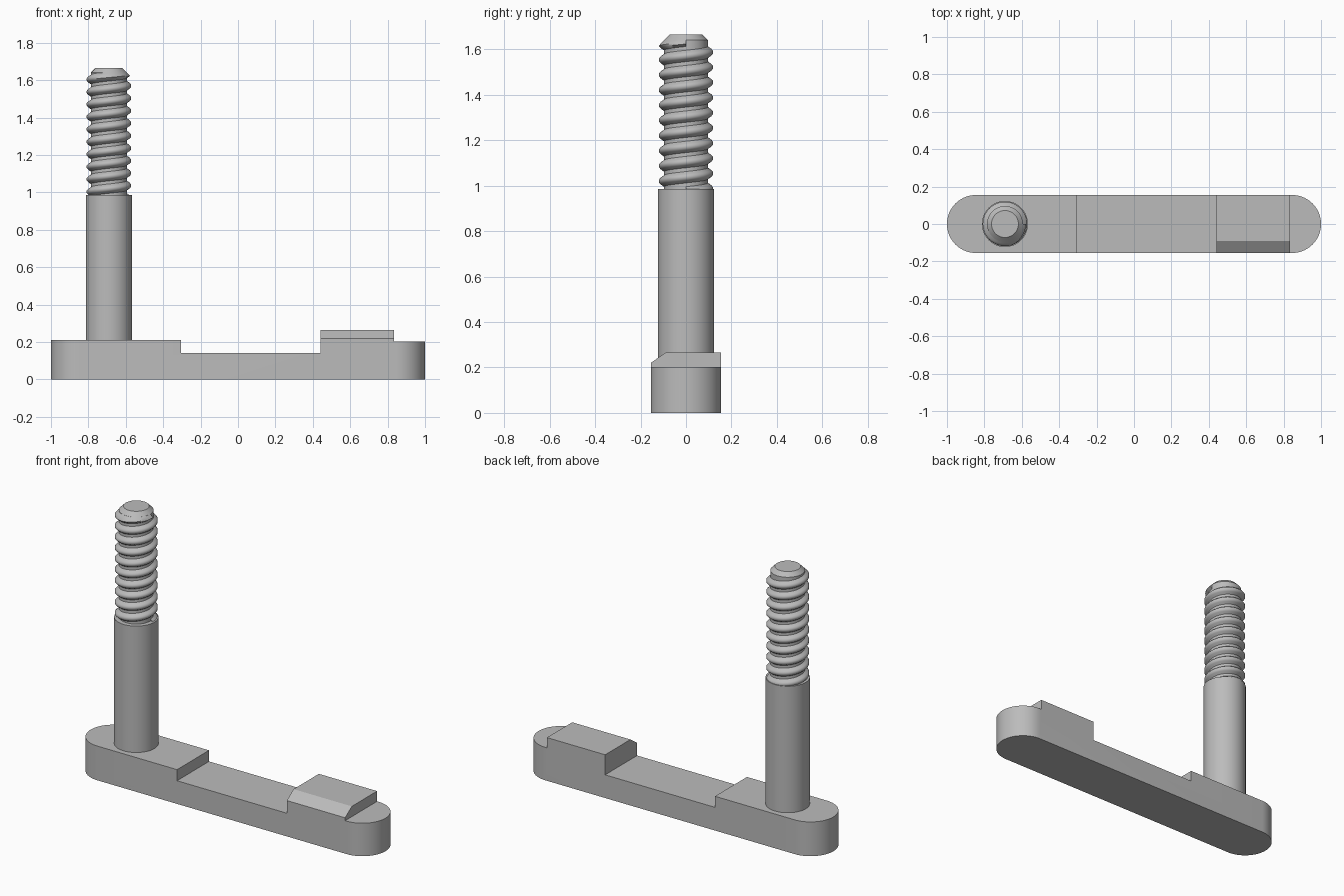
import bpy, bmesh
from math import sin, cos, pi, radians
from mathutils import Vector

cube = bpy.data.objects.get("Cube")
if cube:
    bpy.data.objects.remove(cube, do_unlink=True)

GREY = (0.5, 0.5, 0.5, 1)
metal = bpy.data.materials.new("plain grey metal")
metal.use_nodes = True
metal.diffuse_color = GREY
metal.node_tree.nodes["Principled BSDF"].inputs["Base Color"].default_value = GREY

STUD_X = -0.69
ROUND = 0.155
SHAFT_TOP, TIP_Z = 0.985, 1.665
TIP_R, CORE_R, CREST_R = 0.072, 0.096, 0.119


def finish(bm, name):
    bmesh.ops.recalc_face_normals(bm, faces=bm.faces)
    mesh = bpy.data.meshes.new(name)
    bm.to_mesh(mesh)
    bm.free()
    mesh.materials.append(metal)
    ob = bpy.data.objects.new(name, mesh)
    bpy.context.collection.objects.link(ob)
    return ob


def prism(name, points, direction):
    """Extrude a closed outline along a direction."""
    bm = bmesh.new()
    face = bm.faces.new([bm.verts.new(p) for p in points])
    ext = bmesh.ops.extrude_face_region(bm, geom=[face])
    verts = [g for g in ext["geom"] if isinstance(g, bmesh.types.BMVert)]
    bmesh.ops.translate(bm, verts=verts, vec=Vector(direction))
    return finish(bm, name)


def lathe(name, profile, segments=64):
    """Turn an (r, z) profile around the stud axis and cap both ends."""
    bm = bmesh.new()
    rings = [[bm.verts.new((STUD_X + r * cos(2 * pi * i / segments),
                            r * sin(2 * pi * i / segments), z))
              for i in range(segments)] for r, z in profile]
    for a, b in zip(rings, rings[1:]):
        for i in range(segments):
            j = (i + 1) % segments
            bm.faces.new((a[i], a[j], b[j], b[i]))
    bm.faces.new(rings[0])
    bm.faces.new(rings[-1])
    return finish(bm, name)


def activate(ob):
    bpy.ops.object.select_all(action="DESELECT")
    ob.select_set(True)
    bpy.context.view_layer.objects.active = ob


def smooth(ob, angle=30):
    activate(ob)
    bpy.ops.object.shade_smooth_by_angle(angle=radians(angle))


def cut(ob, tool, operation):
    activate(ob)
    mod = ob.modifiers.new("cut", "BOOLEAN")
    mod.operation, mod.object, mod.solver = operation, tool, "EXACT"
    bpy.ops.object.modifier_apply(modifier=mod.name)
    bpy.data.objects.remove(tool, do_unlink=True)


# Arm: rounded bar trimmed by its stepped side profile
outline = []
for centre, start in ((1 - ROUND, -pi / 2), (ROUND - 1, pi / 2)):
    for i in range(33):
        a = start + pi * i / 32
        outline.append((centre + ROUND * cos(a), ROUND * sin(a), 0))
arm = prism("arm", outline, (0, 0, 0.4))

steps = [(-1.1, -0.305, 0.21), (-0.305, 0.44, 0.142),
         (0.44, 0.835, 0.265), (0.835, 1.1, 0.202)]
top = [(x, -0.3, z) for x0, x1, z in steps for x in (x0, x1)]
side = [(-1.1, -0.3, 0.6)] + top + [(1.1, -0.3, 0.6)]
cut(arm, prism("step_cutter", side, (0, 0.6, 0)), "DIFFERENCE")

# Sloped front edge of the raised pad
slope = 0.045 / 0.065
wedge = [(0.4, y, 0.22 + (y + ROUND) * slope) for y in (-0.2, -0.03)]
wedge.append((0.4, -0.2, 0.4))
cut(arm, prism("slope_cutter", wedge, (0.47, 0, 0)), "DIFFERENCE")
smooth(arm)

# Stud: plain shaft, threaded core and bevelled tip
smooth(lathe("shaft", [(0.123, 0.2), (0.123, SHAFT_TOP)]))
bevel_z = TIP_Z - (CORE_R - TIP_R)
smooth(lathe("threaded_core", [(CORE_R, 0.95), (CORE_R, bevel_z), (TIP_R, TIP_Z)]))

# Right-handed thread ridge, trimmed to the tip bevel
PITCH, TURNS, STEPS = 0.0667, 10, 48
ridge = [(0.086, -0.032), (0.112, -0.014), (CREST_R, -0.006),
         (CREST_R, 0.006), (0.112, 0.014), (0.086, 0.032)]
bm = bmesh.new()
sections = []
for i in range(TURNS * STEPS + 1):
    turn = i / STEPS - TURNS
    a = 2 * pi * turn
    section = []
    for r, dz in ridge:
        z = min(1.637 + PITCH * turn + dz, TIP_Z - 0.002)
        r = min(r, TIP_R + TIP_Z - z - 0.0005)
        section.append(bm.verts.new((STUD_X + r * cos(a), r * sin(a), z)))
    sections.append(section)
for s, t in zip(sections, sections[1:]):
    for k in range(len(ridge)):
        m = (k + 1) % len(ridge)
        bm.faces.new((s[k], s[m], t[m], t[k]))
bm.faces.new(sections[0])
bm.faces.new(sections[-1])
smooth(finish(bm, "thread"), 50)
